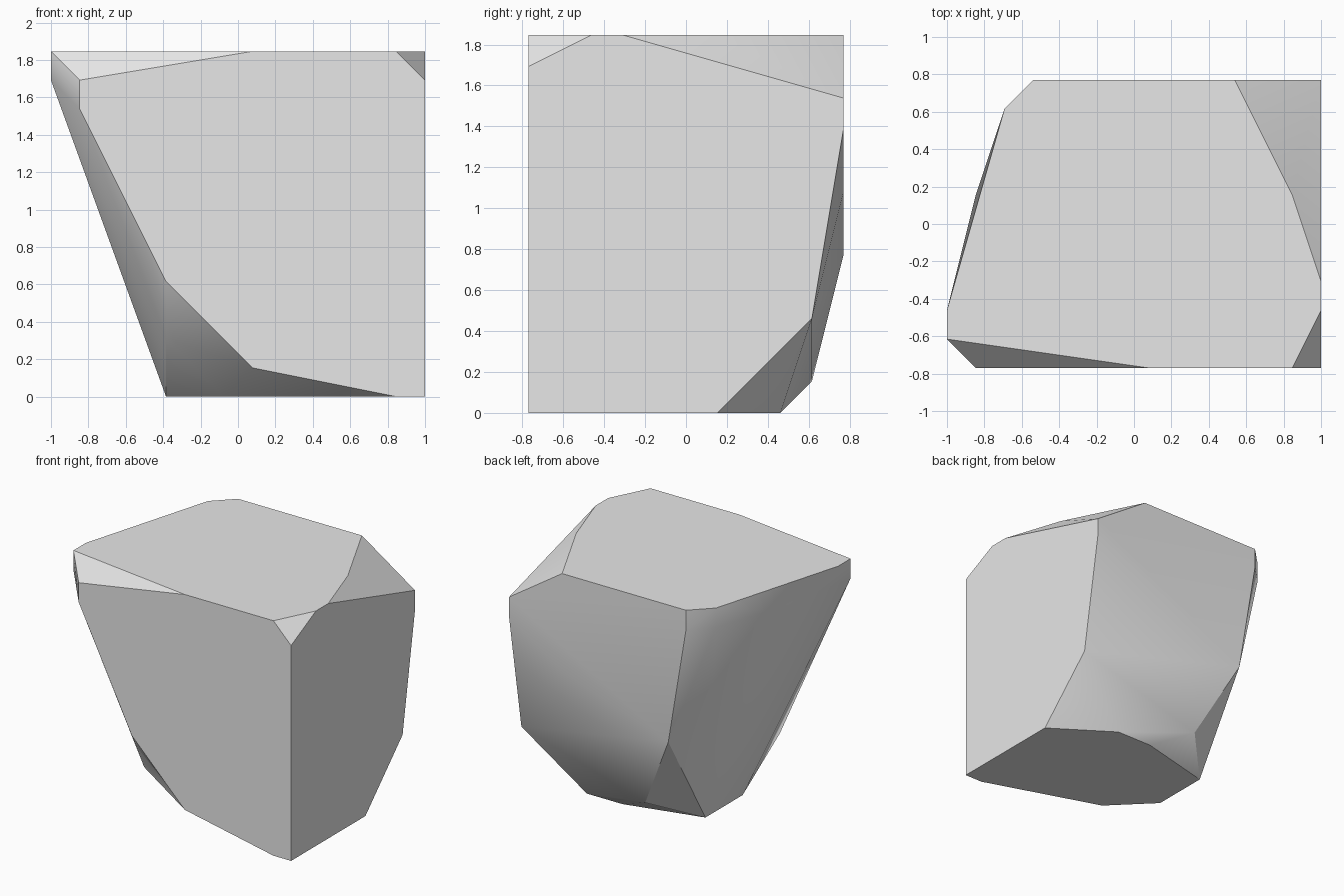
import bpy
import bmesh
import math
from mathutils import Vector

default_cube = bpy.data.objects.get("Cube")
if default_cube:
    bpy.data.objects.remove(default_cube, do_unlink=True)

# Boulder block measured in chisel steps along each axis
WIDTH, DEPTH, HEIGHT = 13, 10, 12
STEP = 2 / WIDTH


def on_side(outline, axis, level):
    """Place a flat outline on the block side where the axis equals level."""
    placed = []
    for u, v in outline:
        corner = [u, v]
        corner.insert(axis, level)
        placed.append(corner)
    return placed


# Outline of each flat side of the boulder
front_outline = [(7, 12), (12, 12), (13, 11), (13, 0), (12, 0),
                 (7, 1), (4, 4), (1, 10), (1, 11)]
top_outline = [(13, 2), (13, 3), (12, 6), (10, 10),
               (3, 10), (2, 9), (0, 2), (0, 1)]
side_outline = [(10, 10), (10, 9), (9, 3)]
bottom_outline = [(13, 6), (10, 8), (8, 8), (4, 7), (4, 4), (6, 2)]
back_outline = [(10, 7), (7, 6), (4, 5), (3, 11)]

# Rounded corners that lie on none of the flat sides
loose_corners = [(0, 1, 11), (1, 6, 11), (2, 9, 11), (4, 1, 2), (6, 9, 1)]

corners = (on_side(front_outline, 1, 0)
           + on_side(top_outline, 2, HEIGHT)
           + on_side(side_outline, 0, WIDTH)
           + on_side(bottom_outline, 2, 0)
           + on_side(back_outline, 1, DEPTH)
           + list(loose_corners))

# Wrap the corners in a hull and merge its coplanar triangles
bm = bmesh.new()
centre = Vector((WIDTH / 2, DEPTH / 2, 0))
for corner in corners:
    bm.verts.new((Vector(corner) - centre) * STEP)
hull = bmesh.ops.convex_hull(bm, input=bm.verts[:])
unused = {g for g in hull["geom_interior"] + hull["geom_unused"]
          if isinstance(g, bmesh.types.BMVert)}
bmesh.ops.delete(bm, geom=list(unused), context="VERTS")
bmesh.ops.dissolve_limit(bm, angle_limit=math.radians(0.5),
                         verts=bm.verts[:], edges=bm.edges[:])
bmesh.ops.recalc_face_normals(bm, faces=bm.faces[:])
mesh = bpy.data.meshes.new("boulder")
bm.to_mesh(mesh)
bm.free()

boulder = bpy.data.objects.new("boulder", mesh)
bpy.context.collection.objects.link(boulder)

# Plain stone colour
stone = bpy.data.materials.new("stone_grey")
stone.use_nodes = True
colour = (0.8, 0.8, 0.8, 1)
stone.diffuse_color = colour
stone.node_tree.nodes["Principled BSDF"].inputs["Base Color"].default_value = colour
mesh.materials.append(stone)

# Smooth the gentle bends and keep the chiselled edges sharp
bpy.ops.object.select_all(action="DESELECT")
boulder.select_set(True)
bpy.context.view_layer.objects.active = boulder
bpy.ops.object.shade_smooth_by_angle(angle=math.radians(30))
